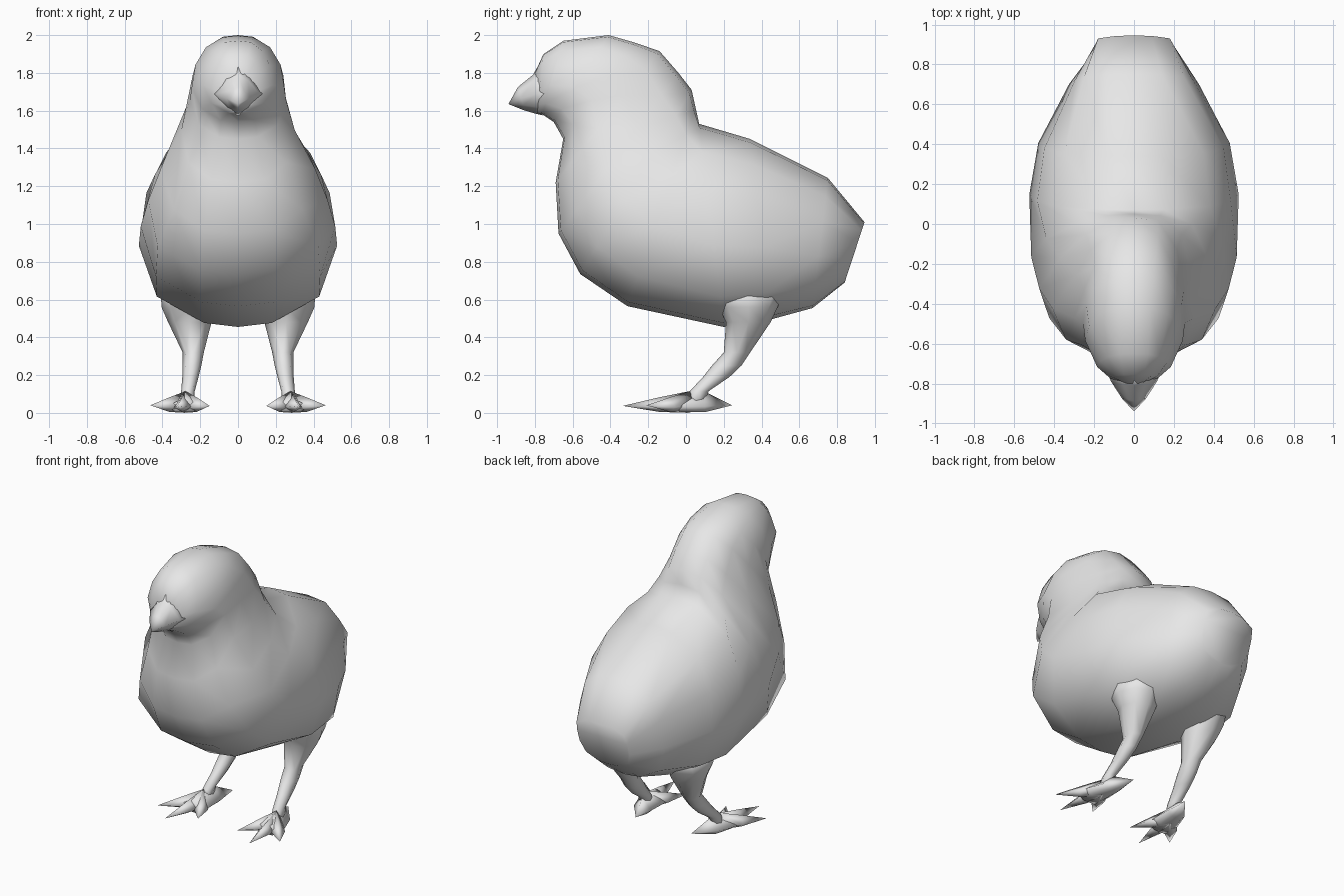
import bpy, bmesh
from mathutils import Vector

if "Cube" in bpy.data.objects:
    bpy.data.objects.remove(bpy.data.objects["Cube"])

grey = bpy.data.materials.new("plain_grey")
grey.diffuse_color = (0.8, 0.8, 0.8, 1)
grey.use_nodes = True
grey.node_tree.nodes["Principled BSDF"].inputs["Base Color"].default_value = grey.diffuse_color


def loft(name, rings, mirror=False):
    """Skin a list of equal-length point rings; a one-point ring makes a tip."""
    bm = bmesh.new()
    vs = [[bm.verts.new(p) for p in ring] for ring in rings]
    for a, b in zip(vs, vs[1:]):
        n = max(len(a), len(b))
        for i in range(n):
            j = (i + 1) % n
            if len(b) == 1:
                bm.faces.new((a[i], a[j], b[0]))
            else:
                bm.faces.new((a[i], a[j], b[j], b[i]))
    for ring in (vs[0], vs[-1]):
        if len(ring) > 2:
            bm.faces.new(ring)
    bmesh.ops.recalc_face_normals(bm, faces=bm.faces)
    me = bpy.data.meshes.new(name)
    bm.to_mesh(me)
    bm.free()
    me.materials.append(grey)
    for p in me.polygons:
        p.use_smooth = True
    ob = bpy.data.objects.new(name, me)
    bpy.context.collection.objects.link(ob)
    if mirror:
        ob.modifiers.new("mirror", "MIRROR").use_mirror_merge = False
    return ob


def both_sides(top, side, bottom):
    """Close a ring from its top, its right-hand points and its bottom."""
    return [top] + side + [bottom] + [Vector((-p.x, p.y, p.z)) for p in reversed(side)]


# Body and head: slices fanning from the tail, through the belly, to the face.
# Each slice: top (y, z), bottom (y, z), six half-widths from top to bottom.
slices = [
    (0.945, 1.01, 0.84, 0.69, .09, .18, .19, .19, .16, .08),
    (0.75, 1.245, 0.67, 0.555, .14, .25, .295, .325, .28, .12),
    (0.34, 1.45, 0.45, 0.495, .13, .35, .45, .48, .42, .18),
    (0.07, 1.53, 0.20, 0.455, .15, .38, .485, .525, .43, .18),
    (0.05, 1.62, -.31, 0.565, .13, .29, .44, .515, .435, .19),
    (0.03, 1.71, -.56, 0.735, .12, .24, .37, .475, .425, .20),
    (-.04, 1.80, -.675, 0.95, .12, .215, .29, .41, .34, .18),
    (-.14, 1.915, -.69, 1.22, .11, .20, .25, .30, .26, .14),
    (-.27, 1.96, -.65, 1.45, .10, .19, .24, .255, .21, .10),
    (-.41, 2.00, -.70, 1.54, .08, .17, .225, .245, .19, .09),
    (-.65, 1.97, -.76, 1.58, .07, .13, .17, .185, .14, .05),
    (-.755, 1.90, -.785, 1.585, .05, .09, .115, .12, .08, .03),
    (-.80, 1.80, -.79, 1.60, .02, .04, .05, .05, .04, .02),
]
rings = []
for ty, tz, by, bz, *ws in slices:
    top, bot = Vector((0, ty, tz)), Vector((0, by, bz))
    side = [top.lerp(bot, t) + Vector((w, 0, 0))
            for t, w in zip((.02, .14, .34, .6, .85, .98), ws)]
    rings.append(both_sides(top, side, bot))
loft("body", rings)

# Beak: wide at the mouth corners, hooked down to the tip
loft("beak", [
    both_sides(Vector((0, -.77, 1.86)),
               [Vector((.08, -.75, 1.79)), Vector((.14, -.73, 1.69)), Vector((.07, -.75, 1.61))],
               Vector((0, -.76, 1.575))),
    both_sides(Vector((0, -.81, 1.79)),
               [Vector((.055, -.805, 1.76)), Vector((.115, -.79, 1.688)), Vector((.05, -.795, 1.62))],
               Vector((0, -.80, 1.585))),
    both_sides(Vector((0, -.89, 1.725)),
               [Vector((.03, -.88, 1.71)), Vector((.06, -.875, 1.665)), Vector((.03, -.86, 1.63))],
               Vector((0, -.86, 1.603))),
    [(0, -.94, 1.635)],
])

# Legs, flaring into the thigh: x, y, z, half-width, half-depth
leg = []
for x, y, z, rx, ry in [(.25, .33, .66, .16, .20), (.26, .33, .56, .145, .155),
                        (.255, .33, .48, .115, .118),
                        (.237, .27, .32, .056, .07), (.244, .215, .25, .05, .078),
                        (.252, .16, .19, .043, .07), (.265, .07, .115, .036, .05),
                        (.27, .04, .03, .04, .05)]:
    leg.append([(x + cx * rx, y + cy * ry, z) for cx, cy in
                ((1, 0), (.7, .7), (0, 1), (-.7, .7), (-1, 0), (-.7, -.7), (0, -1), (.7, -.7))])
loft("leg", leg, mirror=True)

# Feet: a sole running back to a pointed heel
foot = []
for x, y, half, high in [(.285, -.10, .09, .08), (.28, -.02, .09, .108), (.26, .10, .065, .112)]:
    foot.append([(x, y, high), (x + half, y, .035), (x + half * .5, y, .004),
                 (x - half * .5, y, .004), (x - half, y, .035)])
loft("heel", foot + [[(.21, .245, .04)]], mirror=True)


# Toes: pointed wedges spreading from the ankle
def toe(name, tip, half=.048):
    hub = Vector((.277, .02, 0))
    tip = Vector(tip)
    d = Vector((tip.x - hub.x, tip.y - hub.y, 0)).normalized()
    s = Vector((-d.y, d.x, 0)) * half
    up = Vector((0, 0, 1))
    mid = hub.lerp(Vector((tip.x, tip.y, 0)), .45)
    loft(name, [
        [hub + up * .115, hub + s + up * .04, hub, hub - s + up * .04],
        [mid + up * .083, mid + s * .9 + up * .03, mid + up * .005, mid - s * .9 + up * .03],
        [tip],
    ], mirror=True)


toe("outer_toe", (.465, -.21, .04))
toe("middle_toe", (.32, -.335, .037))
toe("inner_toe", (.15, -.22, .037))
